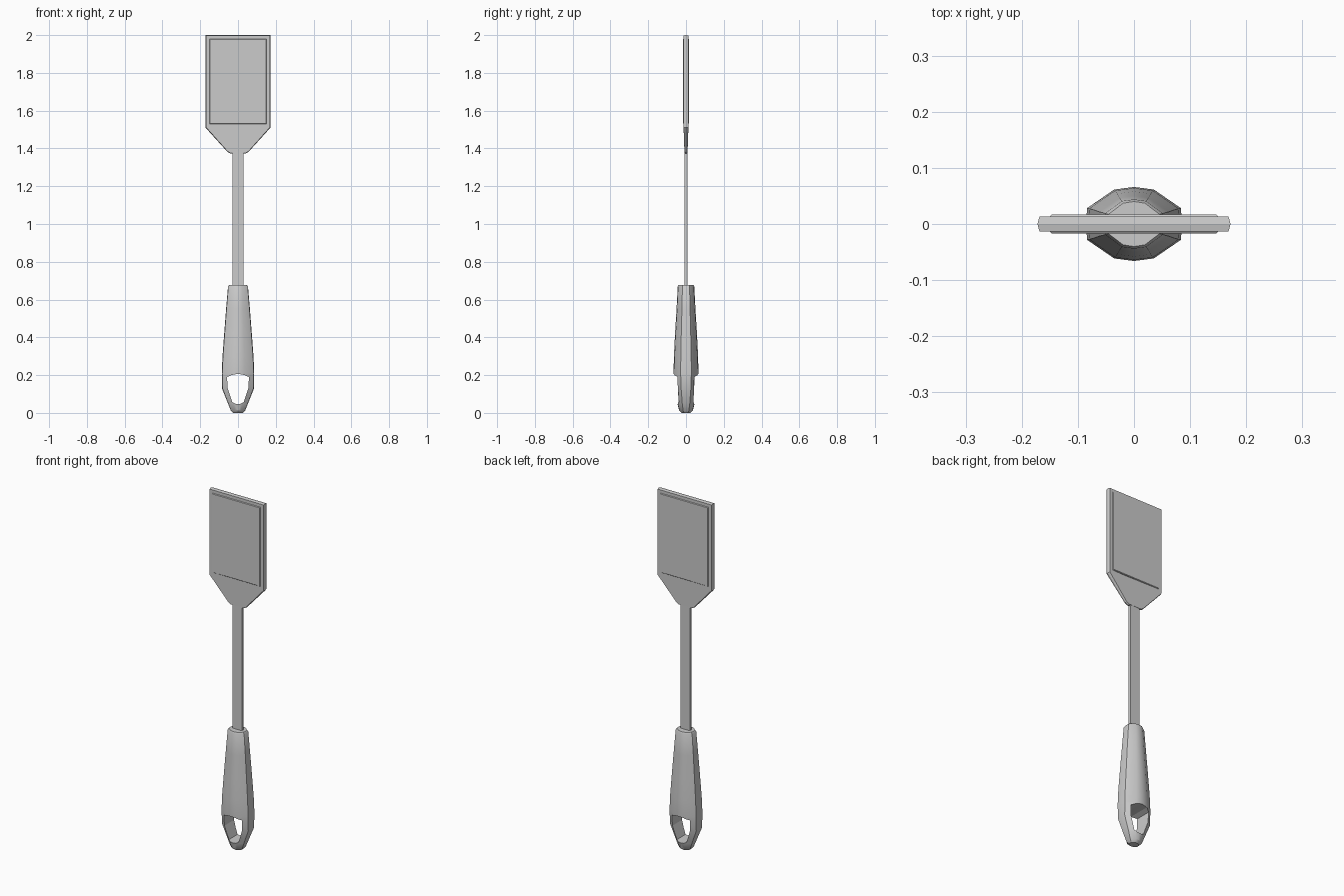
import bpy, bmesh, math

if "Cube" in bpy.data.objects:
    bpy.data.objects.remove(bpy.data.objects["Cube"])


def loft(name, rings, smooth=None):
    """Skin a list of equal-length point loops and cap both ends."""
    bm = bmesh.new()
    loops = [[bm.verts.new(p) for p in ring] for ring in rings]
    for a, b in zip(loops, loops[1:]):
        n = len(a)
        for i in range(n):
            j = (i + 1) % n
            bm.faces.new((a[i], a[j], b[j], b[i]))
    bm.faces.new(loops[0])
    bm.faces.new(loops[-1])
    bmesh.ops.recalc_face_normals(bm, faces=bm.faces)
    mesh = bpy.data.meshes.new(name)
    bm.to_mesh(mesh)
    bm.free()
    ob = bpy.data.objects.new(name, mesh)
    bpy.context.collection.objects.link(ob)
    if smooth:
        bpy.ops.object.select_all(action='DESELECT')
        ob.select_set(True)
        bpy.context.view_layer.objects.active = ob
        bpy.ops.object.shade_smooth_by_angle(angle=math.radians(smooth))
    return ob


def mirrored(half):
    """Complete a right-hand half outline with its left-hand mirror."""
    return half + [(-p[0], *p[1:]) for p in reversed(half)]


# Handle: faceted oval section lofted upward
quarter = [(0, 1), (0.41, 0.93), (0.97, 0.43), (1, 0)]
half = quarter + [(x, -y) for x, y in reversed(quarter[:-1])]
section = half + [(-x, y) for x, y in reversed(half[1:-1])]
stations = [  # z, half width, half depth
    (0.0, 0.026, 0.022), (0.012, 0.038, 0.036), (0.05, 0.053, 0.046),
    (0.13, 0.085, 0.060), (0.21, 0.086, 0.066), (0.30, 0.082, 0.064),
    (0.42, 0.073, 0.058), (0.55, 0.063, 0.050), (0.668, 0.053, 0.044),
    (0.677, 0.047, 0.040)]
handle = loft("handle", [[(x * w, y * d, z) for x, y in section]
                         for z, w, d in stations], smooth=32)

# Hanging hole through the bottom of the handle
hole_outline = mirrored([(0.012, 0.048), (0.03, 0.056), (0.055, 0.13),
                         (0.058, 0.19), (0.032, 0.201), (0.01, 0.205)])
cutter = loft("hole_cutter", [[(x, y, z) for x, z in hole_outline]
                              for y in (-0.2, 0.2)])
cutter.hide_render = True
cutter.hide_set(True)
cut = handle.modifiers.new("hanging_hole", 'BOOLEAN')
cut.object = cutter
cut.operation = 'DIFFERENCE'
cut.solver = 'EXACT'

# Flat stem
loft("stem", [[(x, y, z) for x, y in
               ((-0.029, -0.007), (0.029, -0.007), (0.029, 0.007), (-0.029, 0.007))]
              for z in (0.66, 1.39)])

# Blade: shouldered plate with a slight ridge around its edge
blade_outline = mirrored([(0.04, 1.373, 0.008), (0.056, 1.382, 0.008),
                          (0.172, 1.51, 0.013), (0.172, 2.0, 0.013)])
rings = []
for side, shrink in ((-1, 0.98), (0, 1.0), (1, 0.98)):
    rings.append([(x * shrink, side * d, 1.7 + (z - 1.7) * (1 - (1 - shrink) * 0.4))
                  for x, z, d in blade_outline])
loft("blade", rings)

# Raised rectangular panels on both faces of the blade
panel_rings = []
for y, inset in ((-0.017, 0.003), (-0.013, 0), (0.013, 0), (0.017, 0.003)):
    w, lo, hi = 0.15 - inset, 1.53 + inset, 1.98 - inset
    panel_rings.append([(-w, y, lo), (w, y, lo), (w, y, hi), (-w, y, hi)])
loft("blade_panel", panel_rings)
